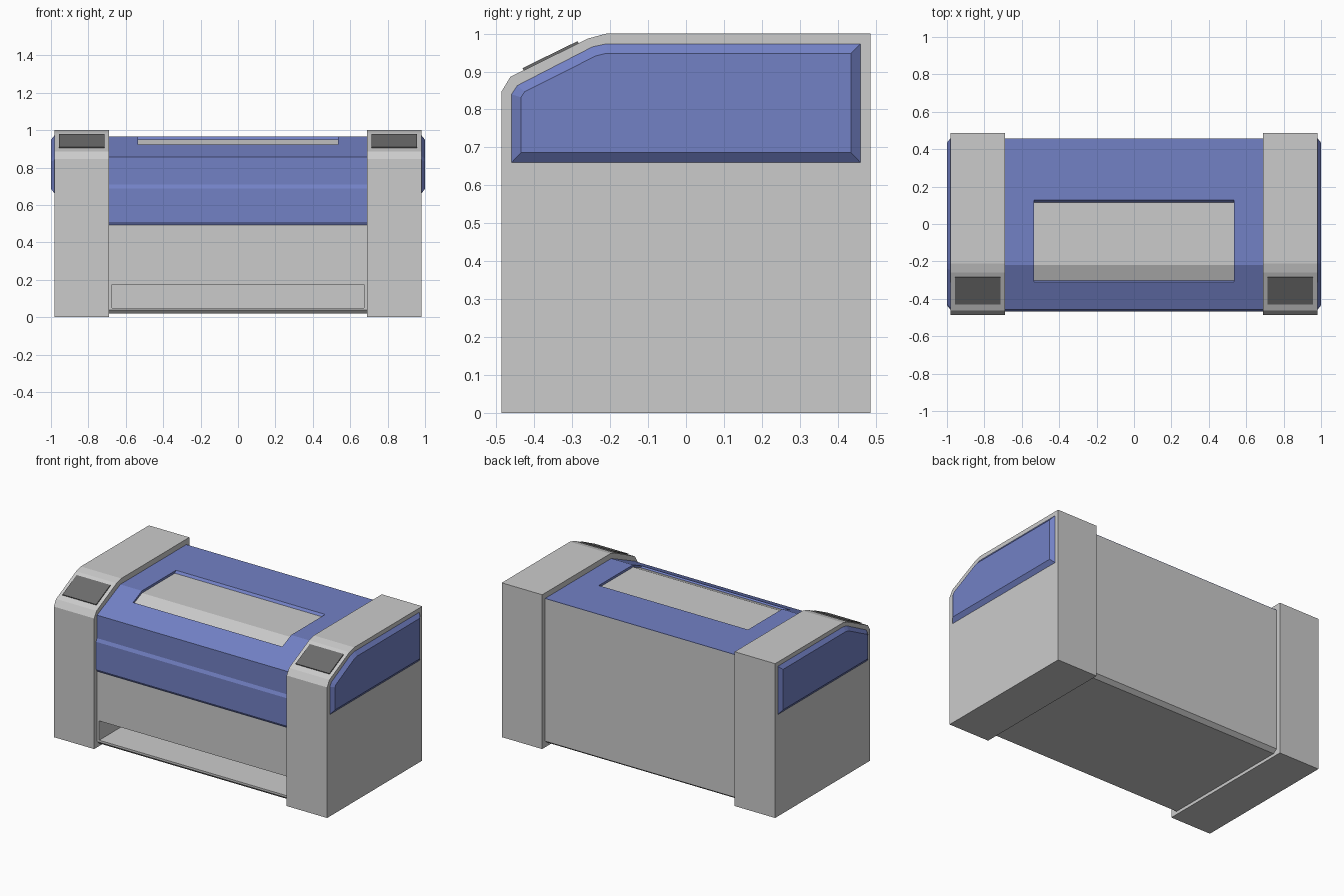
import bpy, bmesh

if "Cube" in bpy.data.objects:
    bpy.data.objects.remove(bpy.data.objects["Cube"])


def material(name, rgb):
    m = bpy.data.materials.new(name)
    m.diffuse_color = (*rgb, 1)
    m.use_nodes = True
    m.node_tree.nodes["Principled BSDF"].inputs["Base Color"].default_value = m.diffuse_color
    return m


BLUE = material("blue", (0.17, 0.22, 0.56))
BLACK = material("black", (0.15, 0.15, 0.15))


def prism(name, x0, x1, profile, mat=None, end_profile=None):
    """Loft a (y, z) profile from x0 to x1, optionally to a different end profile."""
    bm = bmesh.new()
    a = [bm.verts.new((x0, y, z)) for y, z in profile]
    b = [bm.verts.new((x1, y, z)) for y, z in (end_profile or profile)]
    bm.faces.new(a)
    bm.faces.new(b[::-1])
    for i in range(len(a)):
        j = (i + 1) % len(a)
        bm.faces.new((a[i], b[i], b[j], a[j]))
    bmesh.ops.recalc_face_normals(bm, faces=bm.faces)
    me = bpy.data.meshes.new(name)
    bm.to_mesh(me)
    bm.free()
    ob = bpy.data.objects.new(name, me)
    bpy.context.collection.objects.link(ob)
    if mat:
        me.materials.append(mat)
    return ob


def cut(target, cutter):
    cutter.hide_render = True
    mod = target.modifiers.new("cut", 'BOOLEAN')
    mod.operation = 'DIFFERENCE'
    mod.solver = 'EXACT'
    mod.object = cutter
    bpy.context.view_layer.objects.active = target
    bpy.ops.object.modifier_apply(modifier=mod.name)
    bpy.data.objects.remove(cutter)


# End pillars, raised side panels and sloped screens
pillar = [(-.487, 0), (.487, 0), (.487, 1), (-.21, 1), (-.258, .987),
          (-.463, .886), (-.487, .846)]
panel_outer = [(-.46, .66), (.46, .66), (.46, .973), (-.21, .973),
               (-.247, .965), (-.445, .863), (-.46, .84)]
panel_inner = [(-.435, .686), (.435, .686), (.435, .948), (-.21, .948),
               (-.238, .941), (-.425, .847), (-.435, .832)]
screen = [(-.426, .898), (-.281, .970), (-.286, .980), (-.431, .909)]
for side, s in (("left", -1), ("right", 1)):
    prism(side + "_pillar", s * .69, s * .98, pillar)
    prism(side + "_side_panel", s * .98, s * 1.0, panel_outer, BLUE, panel_inner)
    prism(side + "_screen", s * .715, s * .957, screen, BLACK)

# Central grey body with the front slot
body = prism("body", -.69, .69,
             [(-.457, .037), (-.44, .02), (.43, .02), (.457, .04), (.457, .962),
              (.3, .93), (-.2, .93), (-.43, .82), (-.457, .49)])
cut(body, prism("slot_cutter", -.675, .675,
                [(-.6, .05), (-.15, .05), (-.15, .175), (-.6, .175)]))

# Blue lid with stepped front and a window recess
lid = prism("lid", -.69, .69,
            [(-.456, .49), (-.468, .51), (-.468, .688), (-.458, .708),
             (-.458, .857), (-.22, .965), (.457, .965), (.457, .962),
             (.1, .93), (-.2, .92), (-.42, .81), (-.44, .49)], BLUE)
cut(lid, prism("window_cutter", -.535, .535,
               [(-.30, .914), (-.22, .949), (.115, .949), (.16, 1.0),
                (.16, 1.1), (-.34, 1.1), (-.34, .954)]))

# Window pane in the recess
prism("window", -.534, .534,
      [(-.301, .916), (-.22, .951), (.116, .951), (.116, .94),
       (-.22, .94), (-.301, .905)])
